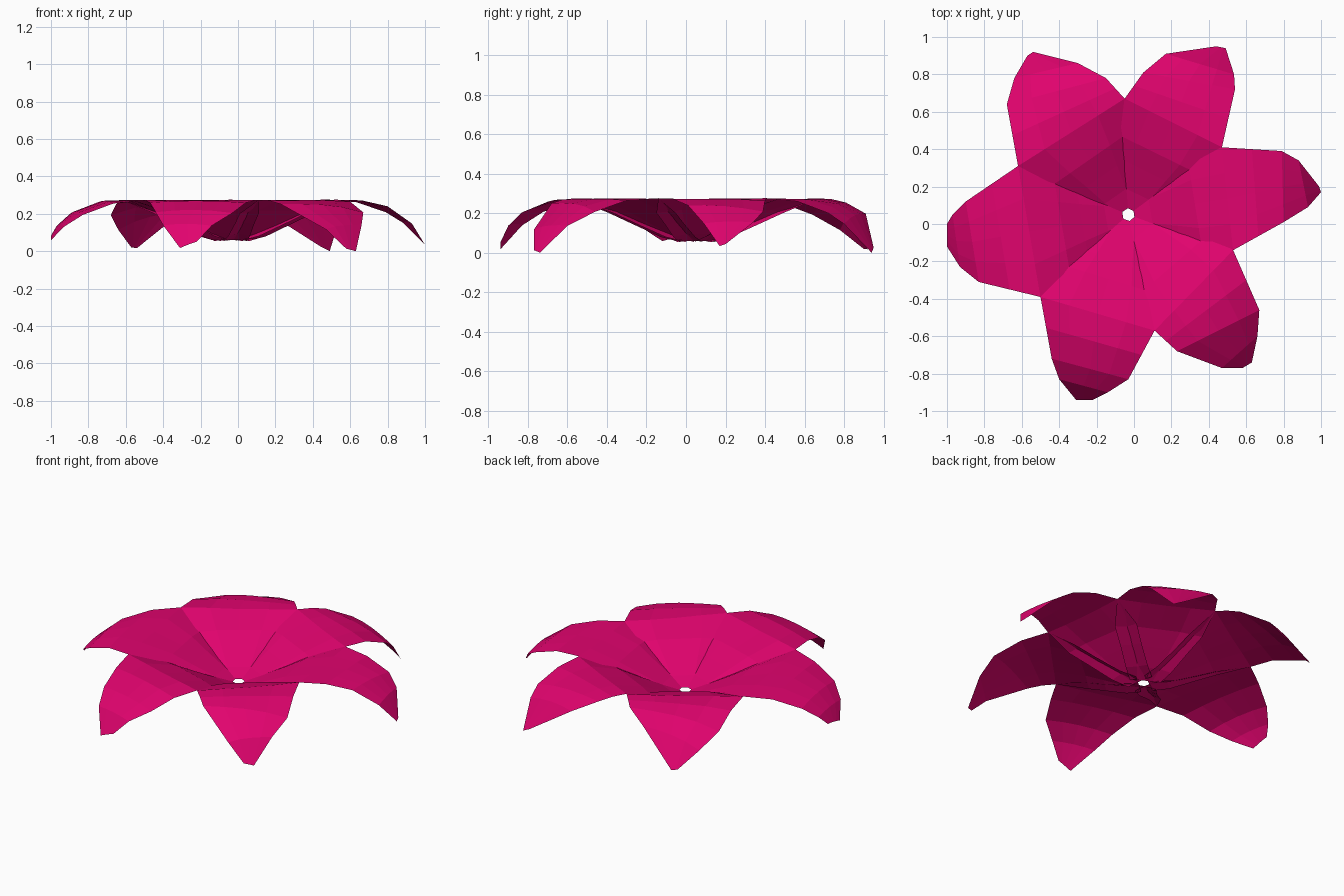
import bpy
import bmesh
from mathutils import Vector

if "Cube" in bpy.data.objects:
    bpy.data.objects.remove(bpy.data.objects["Cube"])

CENTRE = Vector((-0.03, 0.05))

# Radial height profile of the outer petal: rim and drooping tip
PROFILE = [(.3, .19), (.4, .235), (.5, .265), (.6, .277), (.7, .27),
           (.8, .245), (.88, .20), (.95, .135), (1.03, 0)]

# Each petal: right edge and left edge from the notch out to the tip,
# and how far along the profile its tip hangs
PETALS = {
    "east": ([(.53, -.14), (.80, .01), (.93, .09), (1, .17)],
             [(.47, .41), (.79, .39), (.88, .34), (.99, .20)], 1.01),
    "north_east": ([(.47, .41), (.54, .72), (.535, .80), (.49, .94)],
                   [(-.05, .67), (.05, .81), (.17, .91), (.44, .95)], 1.03),
    "north_west": ([(-.05, .67), (-.15, .78), (-.30, .86), (-.54, .92)],
                   [(-.62, .31), (-.68, .64), (-.64, .78), (-.57, .90)], 1.02),
    "west": ([(-.62, .31), (-.90, .12), (-.97, .05), (-1, 0)],
             [(-.50, -.39), (-.83, -.31), (-.93, -.23), (-1, -.12)], .995),
    "south": ([(-.50, -.39), (-.44, -.72), (-.40, -.83), (-.31, -.94)],
              [(.11, -.57), (-.03, -.83), (-.14, -.90), (-.22, -.94)], 1.02),
    "south_east": ([(.11, -.57), (.23, -.68), (.47, -.77), (.58, -.77)],
                   [(.53, -.14), (.67, -.46), (.66, -.60), (.63, -.74)], 1.03),
}
# Bowl part of a petal: distance from centre, half width, height
INNER = [(.03, .09), (.12, .135), (.25, .20), (.36, .26)]
INNER_Z = [.06, .095, .16, .217]
ACROSS = 4


def height(r):
    for (r0, z0), (r1, z1) in zip(PROFILE, PROFILE[1:]):
        if r <= r1:
            return z0 + (z1 - z0) * (r - r0) / (r1 - r0)
    return PROFILE[-1][1]


pink = bpy.data.materials.new("petal_pink")
pink.diffuse_color = (.75, .001, .155, 1)
pink.use_nodes = True
pink.node_tree.nodes["Principled BSDF"].inputs["Base Color"].default_value = pink.diffuse_color


def make_petal(name, right, left, tip):
    right = [Vector(p) for p in right]
    left = [Vector(p) for p in left]
    reach = max((p - CENTRE).length for p in right + left)
    axis = ((right[0] + left[0]) / 2 - CENTRE).normalized()
    side = Vector((-axis.y, axis.x))
    # bowl rows are level across, so overlapping edges tuck under the neighbour
    rows = [(CENTRE + axis * d - side * w, CENTRE + axis * d + side * w, z)
            for (d, w), z in zip(INNER, INNER_Z)]
    outer = [(a, b, None) for a, b in zip(right, left)]
    middle = ((right[0] + right[1]) / 2, (left[0] + left[1]) / 2, None)
    rows += [outer[0], middle] + outer[1:]

    bm = bmesh.new()
    grid = []
    for a, b, level in rows:
        line = []
        for s in range(ACROSS + 1):
            p = a.lerp(b, s / ACROSS)
            z = level
            if z is None:
                z = height((p - CENTRE).length * tip / reach)
            elif s in (0, ACROSS):
                z = max(.055, z - .015)  # tucked edge
            line.append(bm.verts.new((p.x, p.y, z)))
        grid.append(line)
    for lo, hi in zip(grid, grid[1:]):
        for s in range(ACROSS):
            bm.faces.new((lo[s], hi[s], hi[s + 1], lo[s + 1]))
    mesh = bpy.data.meshes.new(name)
    bm.to_mesh(mesh)
    bm.free()
    mesh.materials.append(pink)
    bpy.context.collection.objects.link(bpy.data.objects.new(name, mesh))


for name, (right, left, tip) in PETALS.items():
    make_petal("petal_" + name, right, left, tip)
